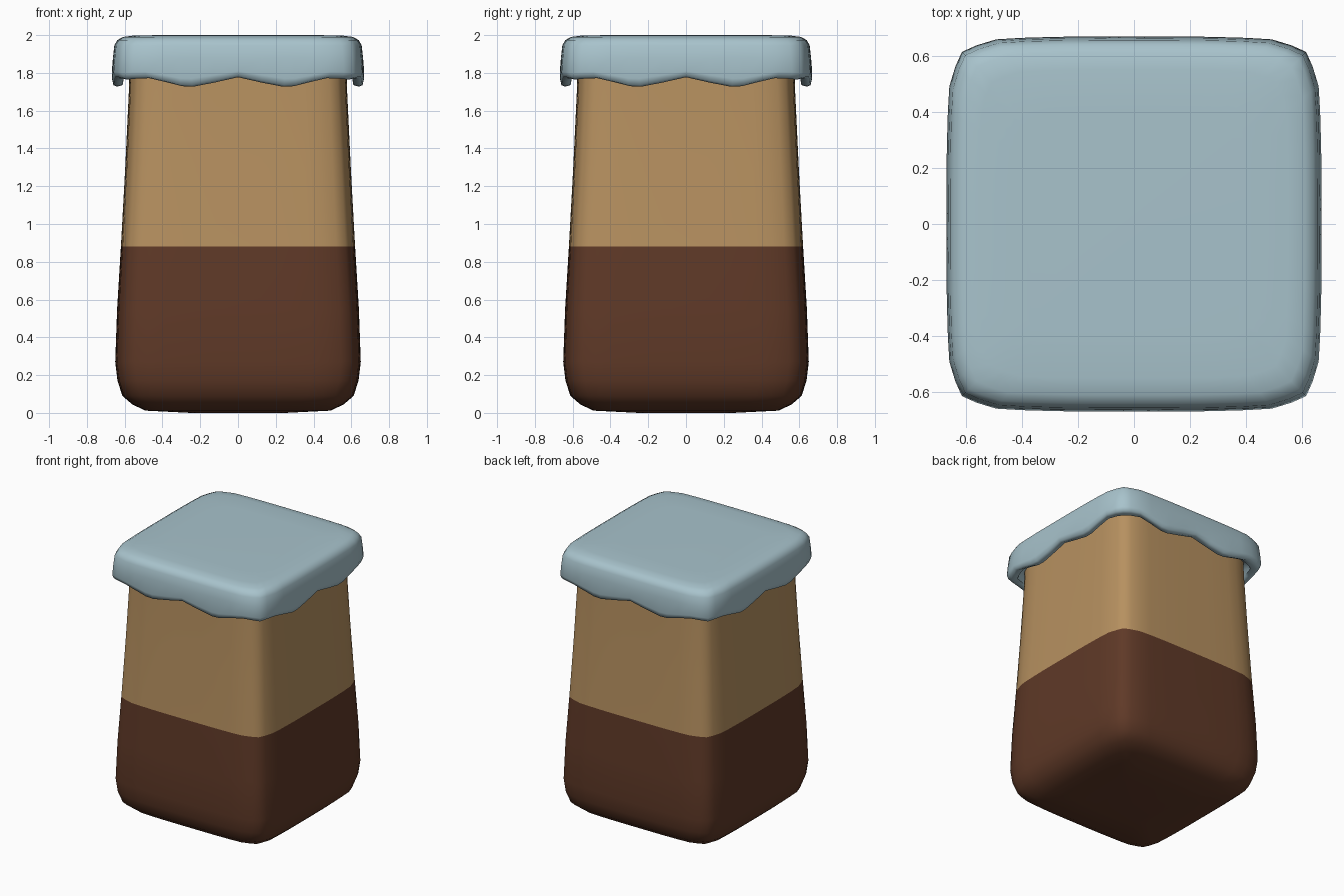
import bpy, bmesh, math

if "Cube" in bpy.data.objects:
    bpy.data.objects.remove(bpy.data.objects["Cube"])


def material(name, rgb):
    m = bpy.data.materials.new(name)
    lin = [((c / 255 + 0.055) / 1.055) ** 2.4 for c in rgb]
    m.diffuse_color = (*lin, 1)
    m.use_nodes = True
    m.node_tree.nodes["Principled BSDF"].inputs["Base Color"].default_value = m.diffuse_color
    return m


TAN = material("light tan", (183, 145, 96))
BROWN = material("dark brown", (95, 57, 39))
BLUE = material("pale blue", (168, 195, 204))

# One side of a rounded square: position along, distance out, hem weight (1 = hangs low)
HALF = [(0.0, 1.0, 0.0), (0.19, 1.0, 0.55), (0.37, 0.999, 1.0), (0.46, 0.997, 0.95),
        (0.6, 0.993, 0.5), (0.735, 0.985, 0.1), (0.84, 0.953, 0.15)]
CORNER = (0.918, 0.918, 0.25)
SIDE = [(-u, v, w) for u, v, w in reversed(HALF[1:])] + HALF + [CORNER]


def section():
    for k in range(4):
        c, s = round(math.cos(k * math.pi / 2)), round(math.sin(k * math.pi / 2))
        for u, v, w in SIDE:
            x, y = u, -v
            yield x * c - y * s, x * s + y * c, w


def loft(name, rings, mats, rule=lambda z: 0):
    """Rings are (half width, z, hem drop); both ends are capped."""
    bm = bmesh.new()
    loops = [[bm.verts.new((x * h, y * h, z - drop * w)) for x, y, w in section()]
             for h, z, drop in rings]
    n = len(loops[0])
    for a, b in zip(loops, loops[1:]):
        for i in range(n):
            j = (i + 1) % n
            bm.faces.new((a[i], a[j], b[j], b[i]))
    bm.faces.new(list(reversed(loops[0])))
    bm.faces.new(loops[-1])
    bmesh.ops.recalc_face_normals(bm, faces=bm.faces)
    for f in bm.faces:
        f.material_index = rule(f.calc_center_median().z)
    me = bpy.data.meshes.new(name)
    bm.to_mesh(me)
    bm.free()
    ob = bpy.data.objects.new(name, me)
    bpy.context.collection.objects.link(ob)
    for m in mats:
        me.materials.append(m)
    bpy.ops.object.select_all(action='DESELECT')
    ob.select_set(True)
    bpy.context.view_layer.objects.active = ob
    bpy.ops.object.shade_smooth_by_angle(angle=math.radians(60))
    return ob


# Tapered jar body, dark below and light above
loft("jar_body",
     [(0.25, 0.0, 0), (0.49, 0.012, 0), (0.56, 0.045, 0), (0.612, 0.09, 0),
      (0.638, 0.17, 0), (0.65, 0.27, 0), (0.64, 0.55, 0), (0.62, 0.88, 0),
      (0.597, 1.3, 0), (0.578, 1.7, 0), (0.572, 1.9, 0)],
     [TAN, BROWN], lambda z: 1 if z < 0.88 else 0)

# Cloth cover with a wavy hanging hem and a hollow lip underneath
loft("cloth_cover",
     [(0.565, 1.83, 0), (0.605, 1.81, 0.03), (0.612, 1.785, 0.05), (0.64, 1.777, 0.05),
      (0.66, 1.785, 0.05), (0.668, 1.81, 0.04), (0.662, 1.88, 0), (0.655, 1.945, 0),
      (0.64, 1.973, 0), (0.61, 1.99, 0), (0.55, 1.998, 0), (0.4, 2.0, 0)],
     [BLUE])
